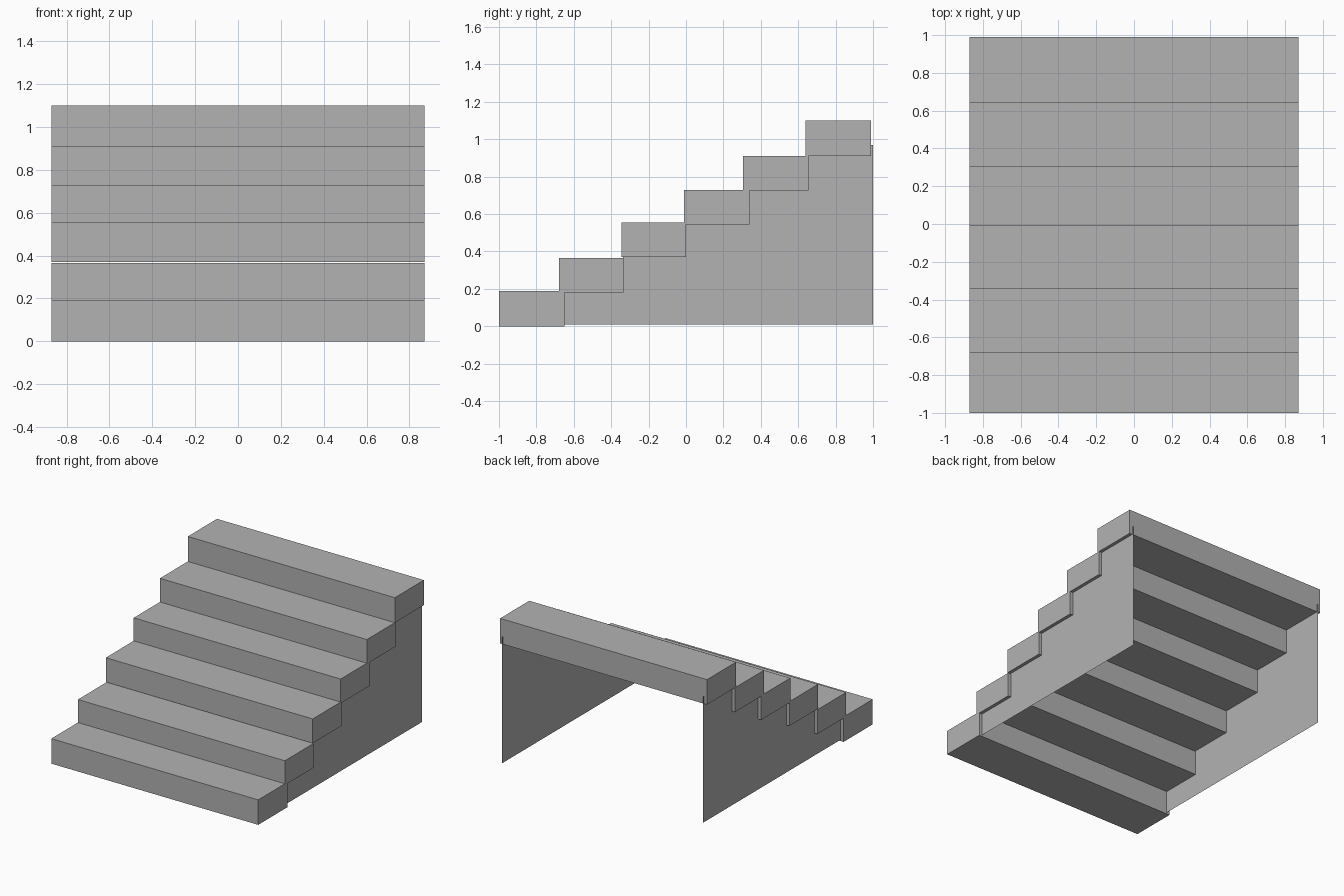
import bpy
import bmesh

cube = bpy.data.objects.get("Cube")
if cube:
    bpy.data.objects.remove(cube, do_unlink=True)

GREY = (0.448, 0.448, 0.448, 1.0)
mat = bpy.data.materials.new("stone_grey")
mat.use_nodes = True
mat.diffuse_color = GREY
mat.node_tree.nodes["Principled BSDF"].inputs["Base Color"].default_value = GREY

HALF_WIDTH = 0.87
PANEL_X = HALF_WIDTH - 0.025

# front y, back y, bottom z, top z of each step
STEPS = [
    (-1.00, -0.65, 0.00, 0.19),
    (-0.68, -0.335, 0.18, 0.365),
    (-0.345, 0.00, 0.37, 0.555),
    (-0.01, 0.34, 0.545, 0.73),
    (0.305, 0.655, 0.725, 0.91),
    (0.64, 0.99, 0.91, 1.10),
]


def add_object(name, bm):
    mesh = bpy.data.meshes.new(name)
    bm.to_mesh(mesh)
    bm.free()
    mesh.materials.append(mat)
    obj = bpy.data.objects.new(name, mesh)
    bpy.context.collection.objects.link(obj)
    return obj


# Steps: solid blocks, each overlapping the one below
for i, (y0, y1, z0, z1) in enumerate(STEPS, 1):
    bm = bmesh.new()
    bmesh.ops.create_cube(bm, size=1)
    bmesh.ops.scale(bm, vec=(2 * HALF_WIDTH, y1 - y0, z1 - z0), verts=bm.verts)
    bmesh.ops.translate(bm, vec=(0, (y0 + y1) / 2, (z0 + z1) / 2), verts=bm.verts)
    add_object(f"step_{i}", bm)

# Side panels: thin stepped sheets whose top edge is tucked inside the steps
BASE, TUCK = 0.01, 0.06
profile = [(STEPS[0][1], BASE)]
for lower, upper in zip(STEPS, STEPS[1:]):
    y = lower[1] - 0.003
    profile += [(y, profile[-1][1]), (y, upper[2] + TUCK)]
profile = profile[1:] + [(1.0, profile[-1][1]), (1.0, BASE)]

for name, side in (("left_panel", 1), ("right_panel", -1)):
    bm = bmesh.new()
    verts = [bm.verts.new((side * PANEL_X, y, z)) for y, z in profile]
    face = bm.faces.new(verts)
    face.normal_update()
    if face.normal.x * side < 0:
        face.normal_flip()
    add_object(name, bm)
